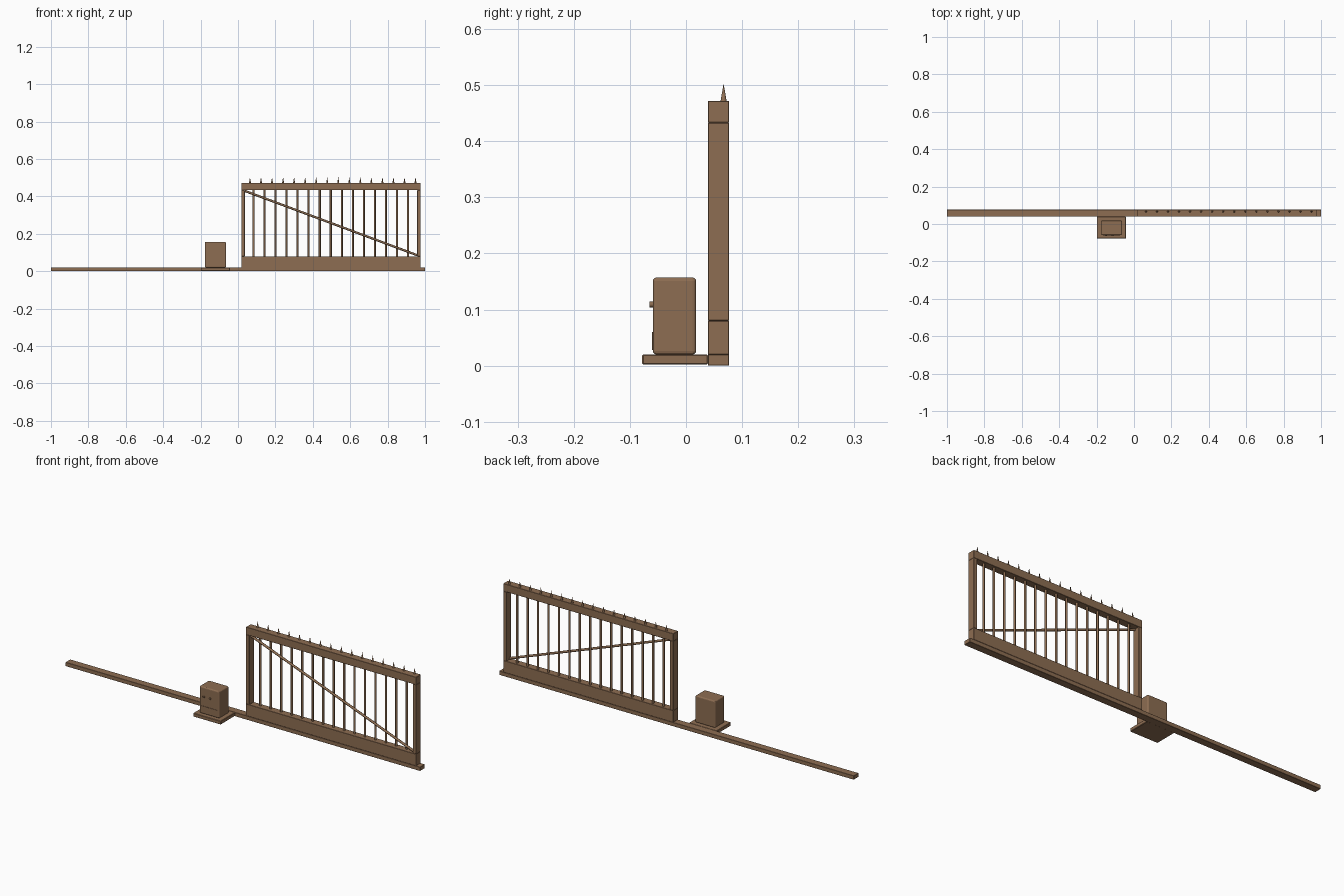
import bpy, math
from mathutils import Vector

if "Cube" in bpy.data.objects:
    bpy.data.objects.remove(bpy.data.objects["Cube"])


def material(name, rgb):
    m = bpy.data.materials.new(name)
    m.diffuse_color = (*rgb, 1)
    m.use_nodes = True
    m.node_tree.nodes["Principled BSDF"].inputs["Base Color"].default_value = m.diffuse_color
    return m


BROWN = material("warm brown", (0.27, 0.155, 0.085))


def box(name, x, y, z, bevel=0.001, segments=1):
    """Box from (min, max) ranges along each axis."""
    bpy.ops.mesh.primitive_cube_add(
        size=1, location=[(a + b) / 2 for a, b in (x, y, z)])
    o = bpy.context.object
    o.name = name
    o.scale = [b - a for a, b in (x, y, z)]
    bpy.ops.object.transform_apply(location=False, rotation=False, scale=True)
    o.data.materials.append(BROWN)
    if bevel:
        mod = o.modifiers.new("soft edges", 'BEVEL')
        mod.width = bevel
        mod.segments = segments
    return o


def rod(name, start, end, radius, tip=None, sides=8):
    """Rod or cone running between two points."""
    a, b = Vector(start), Vector(end)
    bpy.ops.mesh.primitive_cone_add(
        vertices=sides, radius1=radius, radius2=radius if tip is None else tip,
        depth=(b - a).length, location=(a + b) / 2)
    o = bpy.context.object
    o.name = name
    o.rotation_euler = (b - a).to_track_quat('Z', 'Y').to_euler()
    o.data.materials.append(BROWN)
    bpy.ops.object.shade_smooth_by_angle(angle=math.radians(50))
    return o


GATE_Y = (0.039, 0.077)
LEFT, RIGHT = 0.018, 0.977

# Ground track
box("ground_track", (-1, 1), GATE_Y, (0, 0.02))

# Gate frame
box("bottom_panel", (LEFT, RIGHT), GATE_Y, (0.02, 0.08))
box("top_beam", (LEFT, RIGHT), GATE_Y, (0.433, 0.472))
box("left_post", (LEFT, LEFT + 0.019), GATE_Y, (0.08, 0.433))
box("right_post", (RIGHT - 0.019, RIGHT), GATE_Y, (0.08, 0.433))

# Upright bars
for i in range(15):
    x = 0.083 + 0.059 * i
    rod("bar", (x, 0.062, 0.078), (x, 0.062, 0.435), 0.0055)

# Diagonal brace
rod("diagonal_brace", (0.035, 0.05, 0.43), (0.96, 0.05, 0.085), 0.006)

# Spikes along the top beam
for i in range(16):
    x = 0.064 + 0.059 * i
    rod("spike", (x, 0.067, 0.471), (x, 0.067, 0.503), 0.0055, tip=0)

# Motor housing on its base plate
box("motor_base", (-0.199, -0.043), (-0.078, 0.039), (0.002, 0.02), 0.002)
box("motor_housing", (-0.177, -0.064), (-0.059, 0.018), (0.02, 0.157), 0.006, 3)
box("motor_front_plate", (-0.165, -0.076), (-0.061, -0.058), (0.028, 0.06), 0)

# Control buttons on the housing
for x in (-0.15, -0.115):
    rod("control_button", (x, -0.058, 0.109), (x, -0.065, 0.109), 0.005)
